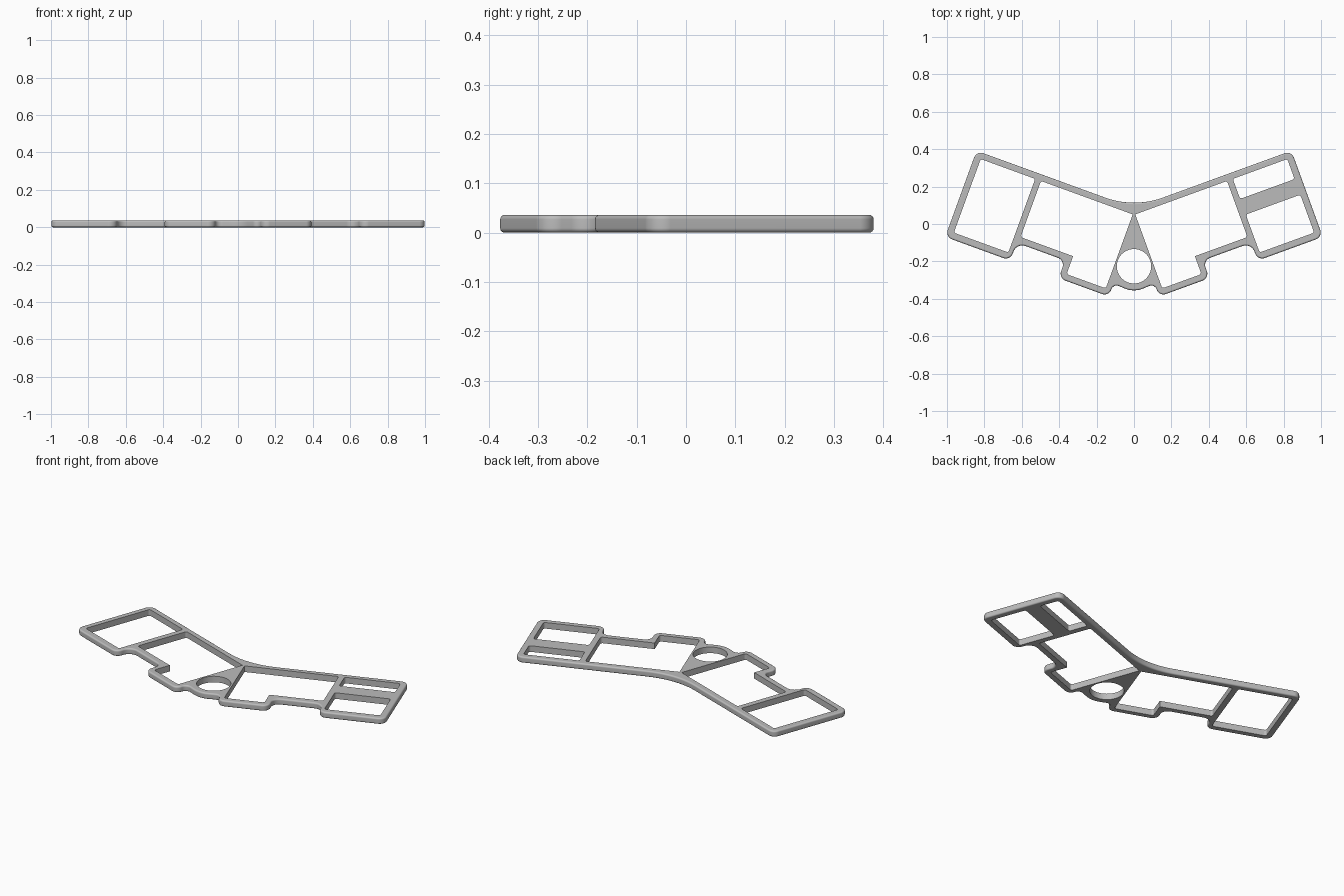
import bpy, bmesh, math
from mathutils import Vector, Matrix

cube = bpy.data.objects.get("Cube")
if cube:
    bpy.data.objects.remove(cube, do_unlink=True)

THICK = 0.036
TILT = Matrix.Rotation(math.radians(20), 2)   # each wing is swept by 20 degrees


def wing(u, v, r):
    """Point in the tilted frame of the left wing, with its corner radius."""
    return (TILT @ Vector((u, v)), r)


def mirrored(points):
    return [(Vector((-p.x, p.y)), r) for p, r in reversed(points)]


def fillet(points, steps=8):
    """Round each corner of a closed outline by its own radius."""
    out = []
    for i, (p, r) in enumerate(points):
        if r == 0:
            out.append(p)
            continue
        d1 = (points[i - 1][0] - p).normalized()
        d2 = (points[(i + 1) % len(points)][0] - p).normalized()
        half = d1.angle(d2) / 2
        centre = p + (d1 + d2).normalized() * r / math.sin(half)
        start = p + d1 * r / math.tan(half) - centre
        end = p + d2 * r / math.tan(half) - centre
        sweep = math.pi - 2 * half
        if start.x * end.y - start.y * end.x < 0:
            sweep = -sweep
        for k in range(steps + 1):
            out.append(centre + Matrix.Rotation(sweep * k / steps, 2) @ start)
    return out


def add_prism(bm, outline, z0, z1):
    face = bm.faces.new([bm.verts.new((p.x, p.y, z0)) for p in outline])
    top = bmesh.ops.extrude_face_region(bm, geom=[face])["geom"]
    verts = [g for g in top if isinstance(g, bmesh.types.BMVert)]
    bmesh.ops.translate(bm, verts=verts, vec=(0, 0, z1 - z0))


def make_object(name, bm):
    bmesh.ops.recalc_face_normals(bm, faces=bm.faces[:])
    mesh = bpy.data.meshes.new(name)
    bm.to_mesh(mesh)
    bm.free()
    obj = bpy.data.objects.new(name, mesh)
    bpy.context.collection.objects.link(obj)
    return obj


# Outer outline: half from bottom centre to top centre, then its mirror image
bottom = (Vector((0, -0.366)), 0.129)
top = (Vector((0, 0.085)), 0.45)
half = [
    (Vector((0.11, -0.319)), 0.03),
    wing(-0.006, -0.41, 0.038),
    wing(0.28, -0.41, 0.04),
    wing(0.28, -0.309, 0.04),
    wing(0.555, -0.309, 0.05),
    wing(0.555, -0.41, 0.04),
    wing(0.925, -0.41, 0.04),
    wing(0.925, 0.08, 0.04),
]
outline = fillet([bottom] + half + [top] + mirrored(half), 10)

# Frame body with rounded upper and lower rims
bm = bmesh.new()
add_prism(bm, outline, 0, THICK)
rims = [e for e in bm.edges if abs(e.verts[0].co.z - e.verts[1].co.z) < 1e-5]
bmesh.ops.bevel(bm, geom=rims, offset=0.009, segments=4, profile=0.5, affect='EDGES')
frame = make_object("frame", bm)


# Openings
def panel(u0, u1, v0, v1, r=0.012):
    return [wing(u0, v0, r), wing(u1, v0, r), wing(u1, v1, r), wing(u0, v1, r)]


inner = [
    wing(0.024, -0.375, 0.012),
    wing(0.247, -0.375, 0.012),
    wing(0.247, -0.273, 0),
    wing(0.546, -0.273, 0.012),
    wing(0.546, 0.046, 0.012),
    wing(0.024, 0.046, 0),
]
openings = [
    inner, mirrored(inner),
    mirrored(panel(0.579, 0.889, -0.373, 0.046)),
    panel(0.579, 0.889, -0.373, -0.157),
    panel(0.579, 0.889, -0.068, 0.046),
]
bm = bmesh.new()
for hole in openings:
    add_prism(bm, fillet(hole, 5), -0.1, 0.1)
ring = [Vector((0, -0.226)) + Matrix.Rotation(math.tau * k / 64, 2) @ Vector((0.092, 0))
        for k in range(64)]
add_prism(bm, ring, -0.1, 0.1)
cutter = make_object("opening_cutter", bm)
cutter.hide_render = True

cut = frame.modifiers.new("openings", 'BOOLEAN')
cut.operation = 'DIFFERENCE'
cut.solver = 'EXACT'
cut.object = cutter
bpy.context.view_layer.objects.active = frame
frame.select_set(True)
cutter.select_set(False)
bpy.ops.object.modifier_apply(modifier=cut.name)
bpy.data.objects.remove(cutter, do_unlink=True)

# Grey finish
grey = bpy.data.materials.new("plain grey")
grey.use_nodes = True
colour = (0.5, 0.5, 0.5, 1)
grey.diffuse_color = colour
grey.node_tree.nodes["Principled BSDF"].inputs["Base Color"].default_value = colour
frame.data.materials.clear()
frame.data.materials.append(grey)

# Smooth rims with flat faces kept clean
bpy.ops.object.shade_smooth_by_angle(angle=math.radians(35))
weighted = frame.modifiers.new("clean_shading", 'WEIGHTED_NORMAL')
weighted.keep_sharp = True
